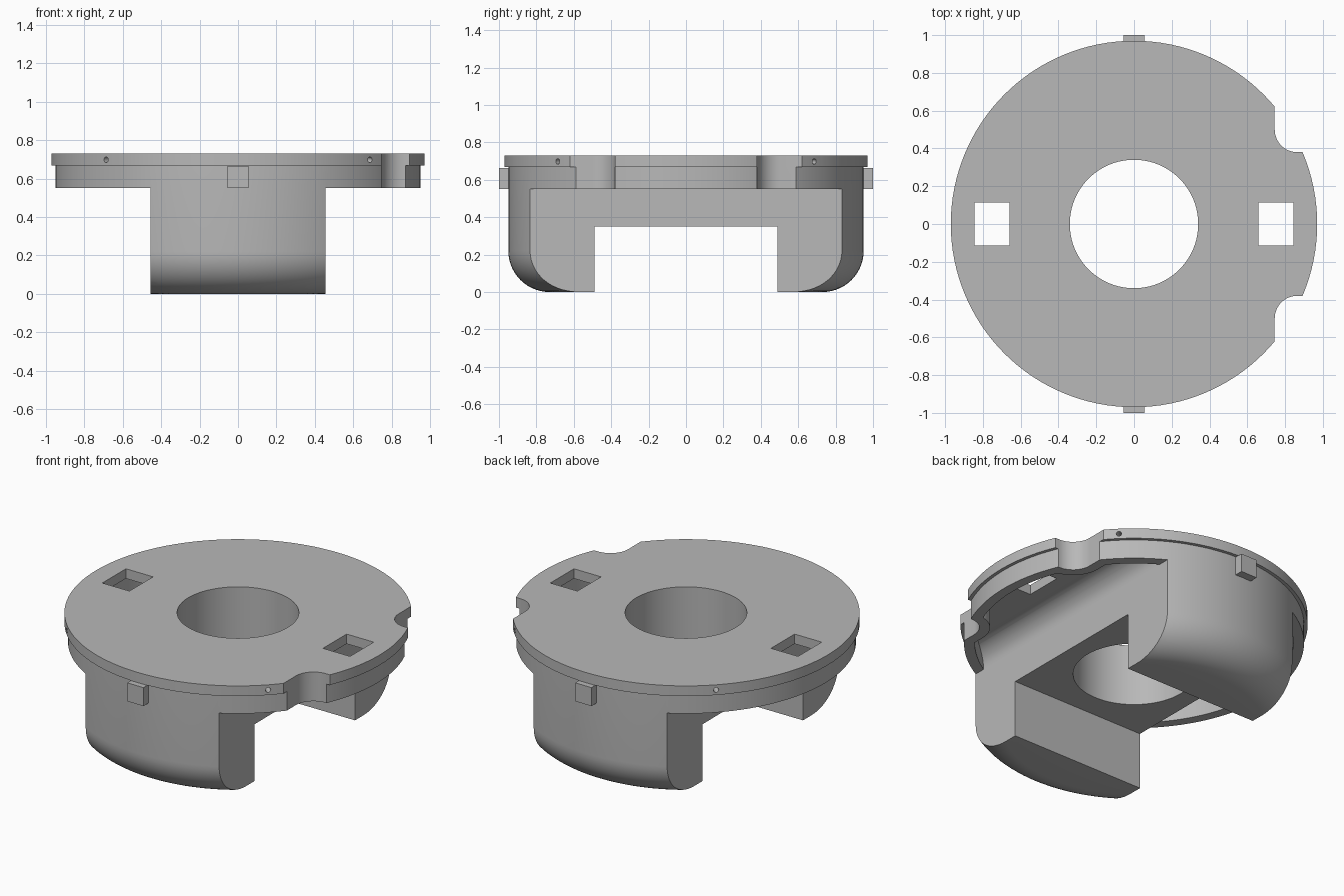
import bpy, bmesh, math
from mathutils import Matrix, Vector

if "Cube" in bpy.data.objects:
    bpy.data.objects.remove(bpy.data.objects["Cube"])

grey = bpy.data.materials.new("plain grey")
grey.diffuse_color = (0.48, 0.48, 0.48, 1)
grey.use_nodes = True
grey.node_tree.nodes["Principled BSDF"].inputs["Base Color"].default_value = grey.diffuse_color


def finish(name, bm):
    bmesh.ops.recalc_face_normals(bm, faces=bm.faces)
    me = bpy.data.meshes.new(name)
    bm.to_mesh(me)
    bm.free()
    me.materials.append(grey)
    ob = bpy.data.objects.new(name, me)
    bpy.context.collection.objects.link(ob)
    return ob


def box(name, x0, x1, y0, y1, z0, z1):
    bm = bmesh.new()
    size = Matrix.Diagonal((x1 - x0, y1 - y0, z1 - z0, 1))
    mid = Matrix.Translation(((x0 + x1) / 2, (y0 + y1) / 2, (z0 + z1) / 2))
    bmesh.ops.create_cube(bm, size=1, matrix=mid @ size)
    return finish(name, bm)


def cylinder(name, r, depth, matrix, seg):
    bm = bmesh.new()
    bmesh.ops.create_cone(bm, cap_ends=True, segments=seg, radius1=r, radius2=r,
                          depth=depth, matrix=matrix)
    return finish(name, bm)


def prism(name, points, direction):
    bm = bmesh.new()
    face = bm.faces.new([bm.verts.new(p) for p in points])
    ext = bmesh.ops.extrude_face_region(bm, geom=[face], use_keep_orig=True)
    verts = [g for g in ext["geom"] if isinstance(g, bmesh.types.BMVert)]
    bmesh.ops.translate(bm, verts=verts, vec=Vector(direction))
    return finish(name, bm)


def lathe(name, profile, seg):
    bm = bmesh.new()
    vs = [bm.verts.new((r, 0, z)) for r, z in profile]
    es = [bm.edges.new((vs[i - 1], vs[i])) for i in range(len(vs))]
    bmesh.ops.spin(bm, geom=vs + es, cent=(0, 0, 0), axis=(0, 0, 1),
                   angle=2 * math.pi, steps=seg, use_merge=False)
    bmesh.ops.remove_doubles(bm, verts=bm.verts, dist=1e-5)
    return finish(name, bm)


def boolean(ob, cutter, op="DIFFERENCE"):
    mod = ob.modifiers.new("cut", "BOOLEAN")
    mod.operation, mod.object, mod.solver = op, cutter, "EXACT"
    bpy.context.view_layer.objects.active = ob
    bpy.ops.object.modifier_apply(modifier=mod.name)
    bpy.data.objects.remove(cutter)


def arc(cx, cy, r, a0, a1, n):
    return [(cx + r * math.cos(math.radians(a0 + (a1 - a0) * i / n)),
             cy + r * math.sin(math.radians(a0 + (a1 - a0) * i / n))) for i in range(n + 1)]


def notch(side, x, y, r, z0):
    # corner cut-out with a rounded inner corner
    pts = [(1.2, y)] + arc(x + r, y + r, r, 270, 180, 14) + [(x, 1.2), (1.2, 1.2)]
    return prism("notch_cutter", [(a, side * b, z0) for a, b in pts], (0, 0, 1))


# main body: turned shape with rounded bottom, centre bore and stepped flange
profile = [(0.34, 0)] + arc(0.73, 0.22, 0.22, -90, 0, 14)
profile += [(0.95, 0.667), (0.97, 0.667), (0.97, 0.73), (0.34, 0.73)]
body = lathe("flanged_body", profile, 128)

# flat sides below the flange, with a filleted pocket under each wing
for s in (-1, 1):
    xs = sorted((s * 0.455, s * 1.3))
    boolean(body, box("side_cutter", *xs, -1.3, 1.3, -0.2, 0.55))
    section = arc(0.575, 0.55, 0.12, 180, 90, 12) + [(1.1, 0.67), (1.1, 0.5), (0.5, 0.5)]
    pocket = prism("pocket_cutter", [(s * x, -1.1, z) for x, z in section], (0, 2.2, 0))
    boolean(pocket, cylinder("pocket_limit", 0.89, 2, Matrix.Identity(4), 128), "INTERSECT")
    if s > 0:
        for t in (-1, 1):
            boolean(pocket, notch(t, 0.685, 0.32, 0.18, 0.1))
    boolean(body, pocket)

# channel across the bottom
boolean(body, box("channel_cutter", -1.3, 1.3, -0.49, 0.49, -0.2, 0.35))

# square windows and edge notches
for s in (-1, 1):
    xs = sorted((s * 0.66, s * 0.845))
    boolean(body, box("window_cutter", *xs, -0.115, 0.115, 0.58, 0.9))
    boolean(body, notch(s, 0.745, 0.38, 0.12, 0.3))

# four small radial pin holes in the flange rim
for k in range(4):
    m = (Matrix.Rotation(math.radians(45 + 90 * k), 4, "Z")
         @ Matrix.Translation((0.97, 0, 0.698)) @ Matrix.Rotation(math.pi / 2, 4, "Y"))
    boolean(body, cylinder("pin_cutter", 0.015, 0.16, m, 16))

# smooth shading on curved faces
bpy.ops.object.select_all(action="DESELECT")
body.select_set(True)
bpy.context.view_layer.objects.active = body
bpy.ops.object.shade_smooth_by_angle(angle=math.radians(30))

# locating pegs front and back
for s, name in ((-1, "front_peg"), (1, "back_peg")):
    ys = sorted((s * 0.92, s * 1.0))
    box(name, -0.055, 0.055, *ys, 0.55, 0.664)
